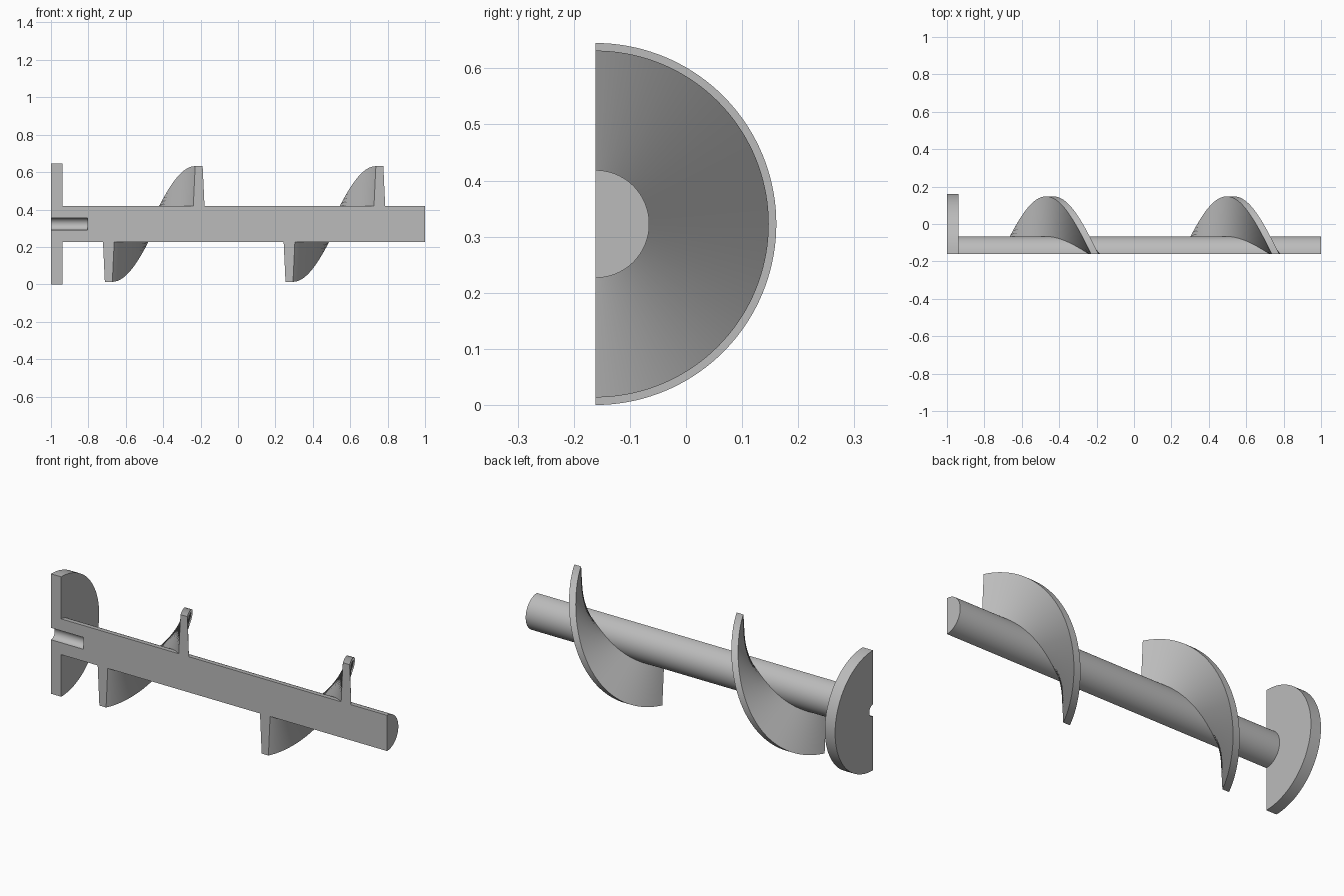
import bpy
import bmesh
from math import pi, sin, cos, radians

cube = bpy.data.objects.get("Cube")
if cube:
    bpy.data.objects.remove(cube)

AXIS_Y, AXIS_Z = -0.1615, 0.3225   # shaft axis, lying in the cut plane
PITCH = 0.966
SHAFT_R, FLIGHT_R = 0.096, 0.309

grey = bpy.data.materials.new("plain grey")
grey.use_nodes = True
grey.diffuse_color = (0.5, 0.5, 0.5, 1)
grey.node_tree.nodes["Principled BSDF"].inputs["Base Color"].default_value = (0.5, 0.5, 0.5, 1)


def half_turn(name, profile, pitch=0.0, steps=72):
    """Sweep an (x, radius) profile half way round the axis, from bottom to top."""
    bm = bmesh.new()
    rings = []
    for i in range(steps + 1):
        a = pi * i / steps
        shift = pitch * i / steps / 2
        rings.append([bm.verts.new((x + shift, AXIS_Y + r * sin(a), AXIS_Z - r * cos(a)))
                      for x, r in profile])
    n = len(profile)
    on_axis = profile[0][1] == 0
    for a, b in zip(rings, rings[1:]):
        for j in range(n - 1 if on_axis else n):
            k = (j + 1) % n
            bm.faces.new((a[j], a[k], b[k], b[j]))
    # flat faces in the cut plane
    if on_axis:
        bm.faces.new(rings[0] + rings[-1][-2:0:-1])
    else:
        bm.faces.new(rings[0])
        bm.faces.new(rings[-1])
    bmesh.ops.remove_doubles(bm, verts=bm.verts, dist=1e-5)
    bmesh.ops.recalc_face_normals(bm, faces=bm.faces)
    mesh = bpy.data.meshes.new(name)
    bm.to_mesh(mesh)
    bm.free()
    mesh.materials.append(grey)
    obj = bpy.data.objects.new(name, mesh)
    bpy.context.collection.objects.link(obj)
    bpy.ops.object.select_all(action="DESELECT")
    obj.select_set(True)
    bpy.context.view_layer.objects.active = obj
    bpy.ops.object.shade_smooth_by_angle(angle=radians(30))
    return obj


# Shaft with end flange and blind bore
half_turn("shaft_and_flange", [
    (-0.805, 0), (-0.805, 0.032), (-1, 0.032), (-1, AXIS_Z),
    (-0.939, AXIS_Z), (-0.939, SHAFT_R), (1, SHAFT_R), (1, 0)])

# Tapered screw flights, one pitch apart
for number in range(2):
    x = -0.692 + number * PITCH
    half_turn(f"screw_flight_{number + 1}", [
        (x - 0.03, SHAFT_R - 0.001), (x - 0.02, FLIGHT_R),
        (x + 0.02, FLIGHT_R), (x + 0.03, SHAFT_R - 0.001)], PITCH)
